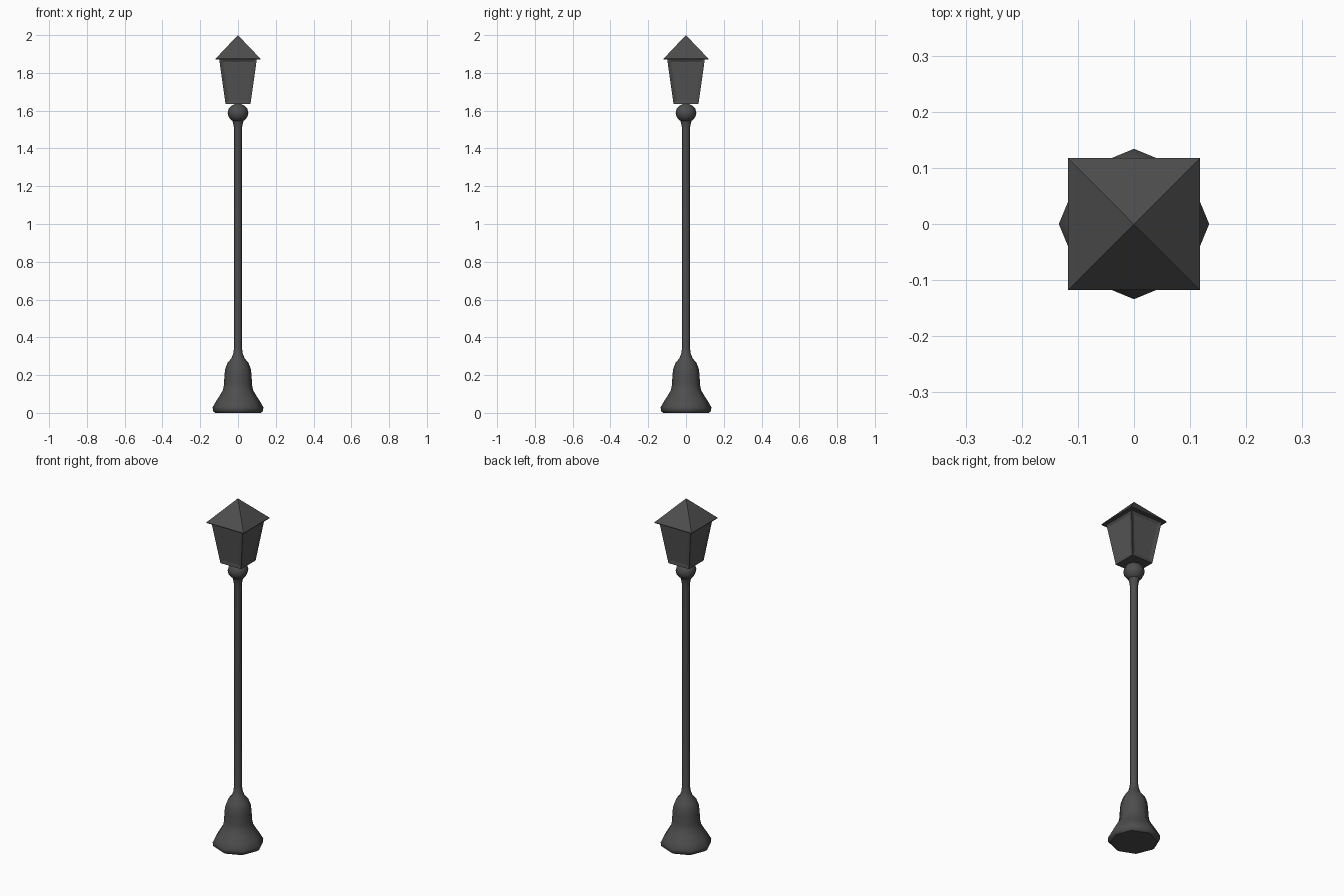
import bpy, bmesh, math

if "Cube" in bpy.data.objects:
    bpy.data.objects.remove(bpy.data.objects["Cube"])


def material(name, color):
    m = bpy.data.materials.new(name)
    m.diffuse_color = color
    m.use_nodes = True
    m.node_tree.nodes["Principled BSDF"].inputs["Base Color"].default_value = m.diffuse_color
    return m


iron = material("dark_iron", (0.075, 0.075, 0.075, 1))
glass = material("smoked_glass", (0.09, 0.09, 0.09, 0.4))


def finish(bm, name, mats, smooth=False):
    bmesh.ops.recalc_face_normals(bm, faces=bm.faces)
    me = bpy.data.meshes.new(name)
    for f in bm.faces:
        f.smooth = smooth and len(f.verts) == 4
    bm.to_mesh(me)
    bm.free()
    ob = bpy.data.objects.new(name, me)
    for m in mats:
        me.materials.append(m)
    bpy.context.collection.objects.link(ob)
    return ob


def loft(rings, n, turn=0.0):
    """Stack of regular n-gon rings (radius, z) with capped ends."""
    bm = bmesh.new()
    loops = [[bm.verts.new((r * math.cos(turn + math.tau * i / n),
                            r * math.sin(turn + math.tau * i / n), z))
              for i in range(n)] for r, z in rings]
    for a, b in zip(loops, loops[1:]):
        for i in range(n):
            j = (i + 1) % n
            bm.faces.new((a[i], a[j], b[j], b[i]))
    bm.faces.new(loops[0][::-1])
    bm.faces.new(loops[-1])
    return bm


def square(rings):
    """Square rings given by half width."""
    return loft([(h * math.sqrt(2), z) for h, z in rings], 4, math.pi / 4)


# bell-shaped foot, slim pole and the collar below the lantern
foot = [(0.12, 0), (0.133, 0.01), (0.134, 0.03), (0.117, 0.06), (0.098, 0.09),
        (0.08, 0.12), (0.074, 0.15), (0.072, 0.2), (0.067, 0.235),
        (0.055, 0.265), (0.034, 0.29), (0.025, 0.315), (0.02, 0.35)]
collar = [(0.02, 1.50), (0.024, 1.525), (0.029, 1.545)]
finish(loft(foot + collar, 8), "foot_and_pole", [iron], True)

# ball under the lantern
ball = [(0.055 * math.cos(a), 1.588 + 0.05 * math.sin(a))
        for a in (math.radians(d) for d in range(-75, 76, 25))]
finish(loft(ball, 8), "ball_joint", [iron], True)

# tapered lantern with recessed panes
bm = square([(0.066, 1.635), (0.1, 1.875)])
bm.normal_update()
sides = [f for f in bm.faces if abs(f.normal.z) < 0.5]
bmesh.ops.inset_individual(bm, faces=sides, thickness=0.019, depth=-0.006,
                           use_even_offset=True)
for f in sides:
    f.material_index = 1
finish(bm, "lantern", [iron, glass])

# overhanging pyramid roof
bm = square([(0.118, 1.872), (0.118, 1.876), (0.0005, 2.0)])
bmesh.ops.remove_doubles(bm, verts=bm.verts, dist=0.0015)
finish(bm, "roof", [iron])
